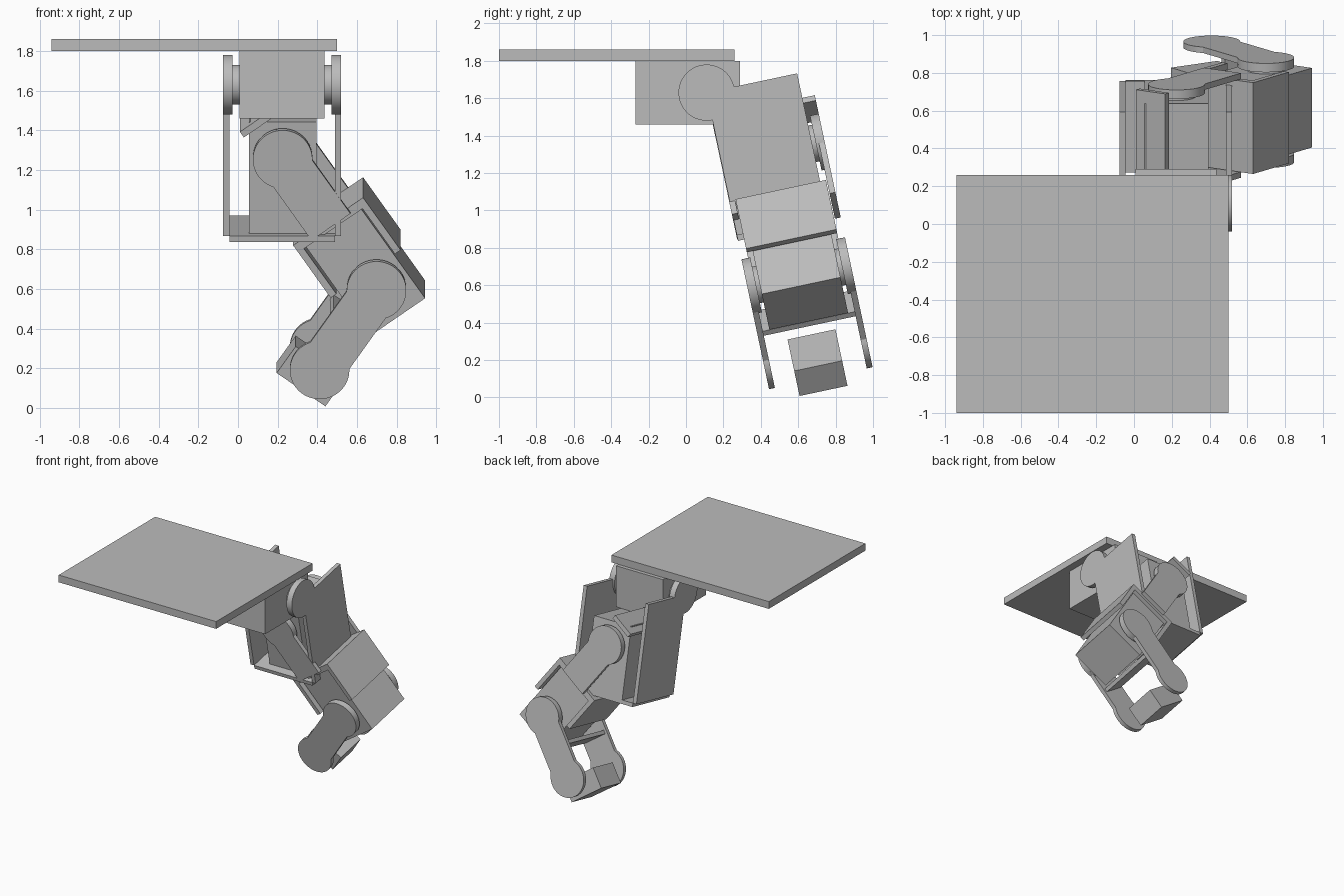
import bpy, bmesh
from math import radians, sin, cos
from mathutils import Matrix, Vector

old = bpy.data.objects.get("Cube")
if old:
    bpy.data.objects.remove(old, do_unlink=True)

grey = bpy.data.materials.new("plain grey")
grey.use_nodes = True
tone = (0.5, 0.5, 0.5, 1)
grey.diffuse_color = tone
grey.node_tree.nodes["Principled BSDF"].inputs["Base Color"].default_value = tone


# Helpers: outlines lie in a frame's x-z plane and are extruded along its y
def arc(radius, start, end, z=0.0, steps=64):
    turn = [radians(start + (end - start) * i / steps) for i in range(steps + 1)]
    return [(radius * cos(a), z + radius * sin(a)) for a in turn]


def rect(x0, x1, z0, z1):
    return [(x0, z0), (x1, z0), (x1, z1), (x0, z1)]


def prism(name, outline, y0, y1, frame):
    bm = bmesh.new()
    face = bm.faces.new([bm.verts.new((x, y0, z)) for x, z in outline])
    moved = bmesh.ops.extrude_face_region(bm, geom=[face])["geom"]
    bmesh.ops.translate(bm, vec=Vector((0, y1 - y0, 0)),
                        verts=[v for v in moved if isinstance(v, bmesh.types.BMVert)])
    bmesh.ops.recalc_face_normals(bm, faces=bm.faces)
    mesh = bpy.data.meshes.new(name)
    bm.to_mesh(mesh)
    bm.free()
    mesh.shade_smooth()
    mesh.set_sharp_from_angle(angle=radians(30))
    mesh.materials.append(grey)
    obj = bpy.data.objects.new(name, mesh)
    obj.matrix_world = frame
    bpy.context.collection.objects.link(obj)


def move(x, y, z):
    return Matrix.Translation((x, y, z))


def turn(angle, axis):
    return Matrix.Rotation(radians(angle), 4, axis)


R = 0.15       # joint disc radius
HALF = 0.215   # half the motor depth along its axis
ARM = 0.12     # half the arm width
T = 0.032      # sheet thickness


def joint(name, outline, outer, frame):
    """Two matching arms with a disc and a horn on each side of a motor."""
    for side, s in (("front", -1), ("back", 1)):
        prism(f"{name}_{side}_arm", outline, s * (outer - T), s * outer, frame)
        prism(f"{name}_{side}_disc", arc(R, 0, 360)[:-1], s * (outer - 0.048), s * (outer - T), frame)
        prism(f"{name}_{side}_horn", arc(0.1, 0, 360)[:-1], s * HALF, s * (outer - 0.048), frame)


# Joint frames, each chained to the one before
hip = move(0, 0.11, 1.63)
upper = hip @ turn(12, 'X')
knee = upper @ move(0.225, 0.28, -0.385) @ turn(-35, 'Y')
ankle = knee @ move(0, 0, -0.825) @ turn(70, 'Y')
side_on = move(0.222, 0, 0) @ turn(90, 'Z')

# Base plate and hip motor
prism("base_plate", rect(-0.94, 0.5, 1.8, 1.86), -1.0, 0.26, Matrix())
prism("hip_motor", rect(-0.38, 0.18, -0.17, 0.17), -HALF, HALF, hip @ side_on)

# Hip bracket: broad side plates joined by a floor plate
broad = arc(R, 0, 270) + [(0, -0.78), (0.495, -0.78), (0.495, 0)]
joint("hip_bracket", broad, 0.298, upper @ side_on)
prism("hip_bracket_floor", rect(0, 0.495, -0.81, -0.78), -0.266, 0.266, upper @ side_on)

# Knee motor, standing on the floor plate
prism("knee_motor", rect(0.055, 0.395, -0.78, -0.205), 0.065, 0.495, upper)

# Knee bracket: narrow arms, a top bridge and a holder for the ankle motor
narrow = arc(R, -36.87, 216.87) + [(-ARM, -0.425), (ARM, -0.425)]
joint("knee_bracket", narrow, 0.283, knee)
prism("knee_bridge", rect(-0.095, 0.095, 0.205, 0.24), -0.283, 0.283, knee)
prism("holder_top", rect(-0.215, 0.215, -0.445, -0.4), -0.247, 0.247, knee)
for side, s in (("left", 1), ("right", -1)):
    prism(f"holder_{side}_wall", rect(s * 0.18, s * 0.215, -0.73, -0.4), -0.247, 0.247, knee)
prism("ankle_motor", rect(-0.17, 0.17, -1.01, -0.445), -HALF, HALF, knee)

# Ankle bracket: arms rounded at both ends, a bridge and the foot block
rounded = arc(R, -36.87, 216.87) + arc(R, 143.13, 396.87, -0.5)
joint("ankle_bracket", rounded, 0.283, ankle)
prism("ankle_bridge", rect(-0.1, 0.1, -0.265, -0.235), -0.251, 0.251, ankle)
prism("foot_block", rect(-0.15, 0.15, -0.663, -0.496), -0.131, 0.131, ankle)
